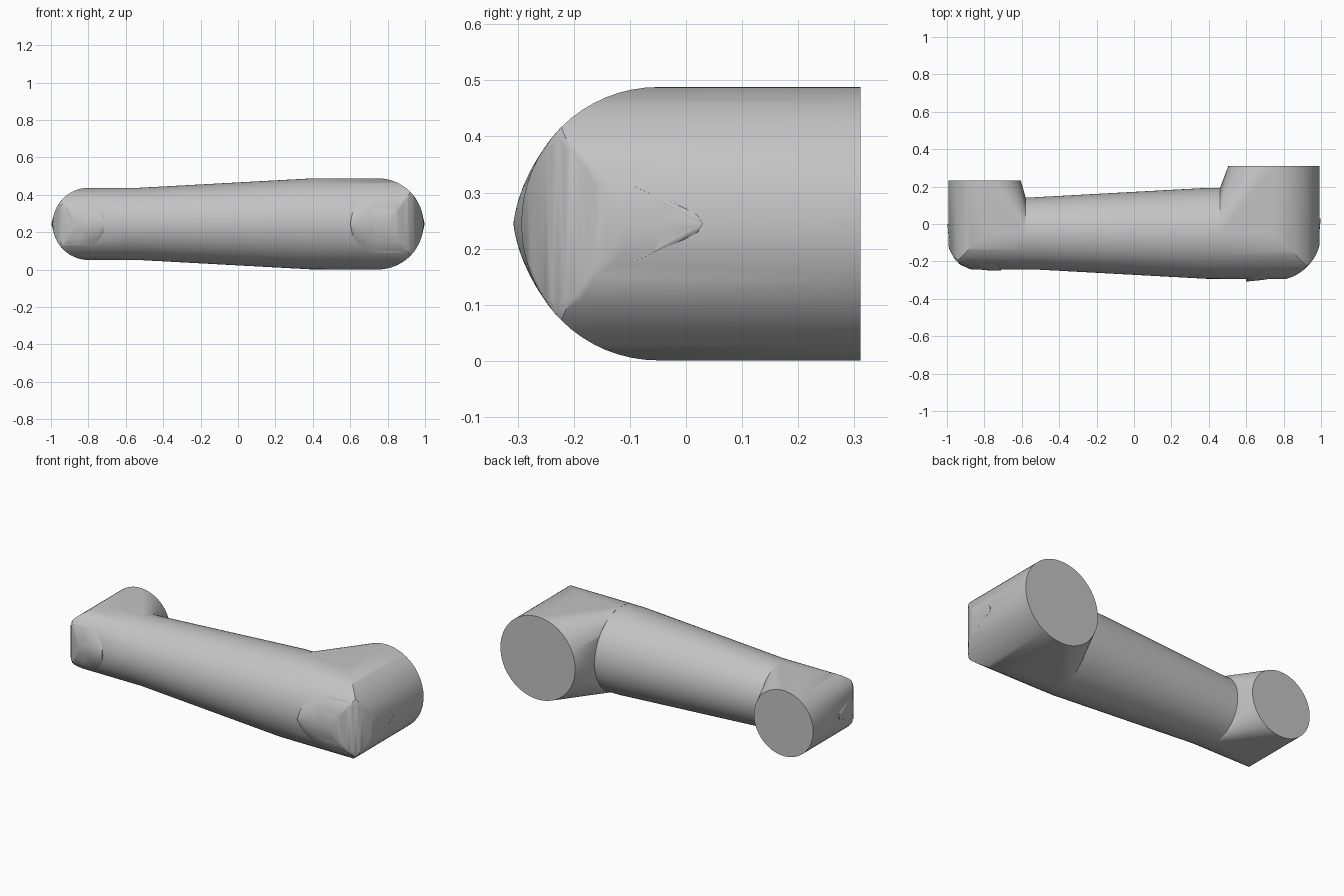
import bpy, bmesh, math

if "Cube" in bpy.data.objects:
    bpy.data.objects.remove(bpy.data.objects["Cube"], do_unlink=True)

grey = bpy.data.materials.new("light grey")
grey.use_nodes = True
grey.diffuse_color = (0.55, 0.55, 0.55, 1)
grey.node_tree.nodes["Principled BSDF"].inputs["Base Color"].default_value = (0.55, 0.55, 0.55, 1)

MID_Z = 0.2445   # height of the arm's axis
AXIS_Y = -0.05   # depth of the tube's axis
SIDES = 64


def finish(name, bm, angle=30):
    bmesh.ops.recalc_face_normals(bm, faces=bm.faces)
    mesh = bpy.data.meshes.new(name)
    bm.to_mesh(mesh)
    bm.free()
    obj = bpy.data.objects.new(name, mesh)
    bpy.context.collection.objects.link(obj)
    mesh.materials.append(grey)
    bpy.ops.object.select_all(action='DESELECT')
    obj.select_set(True)
    bpy.context.view_layer.objects.active = obj
    bpy.ops.object.shade_smooth_by_angle(angle=math.radians(angle))


def hull(name, points, angle=30):
    bm = bmesh.new()
    for p in points:
        bm.verts.new(p)
    bmesh.ops.remove_doubles(bm, verts=bm.verts, dist=0.0005)
    result = bmesh.ops.convex_hull(bm, input=bm.verts)
    unused = {g for g in result["geom_interior"] + result["geom_unused"]
              if isinstance(g, bmesh.types.BMVert)}
    bmesh.ops.delete(bm, geom=list(unused), context='VERTS')
    bmesh.ops.dissolve_limit(bm, angle_limit=0.01, verts=bm.verts, edges=bm.edges)
    finish(name, bm, angle)


def elbow(name, side, cx, r, tube_x, end_y, corner):
    """Flange, flared inner side and rounded mitre corner, mirrored by side."""
    pts = []
    for i in range(SIDES):
        a = 2 * math.pi * i / SIDES
        c, s = r * math.cos(a), r * math.sin(a)
        pts.append((side * (cx + c), end_y, MID_Z + s))
        pts.append((side * tube_x, AXIS_Y + c, MID_Z + s))
    for j in range(33):
        lift = -math.pi / 2 + math.pi * j / 32
        w, h = r * math.cos(lift), r * math.sin(lift)
        for i in range(25):
            t = math.pi / 2 * i / 24
            d = min(w / max(math.cos(t), math.sin(t)), corner)
            # blend back to the mitre sides at both ends of the corner
            d = max(d, min(w, corner))
            pts.append((side * (cx + d * math.cos(t)), AXIS_Y - d * math.sin(t), MID_Z + h))
    hull(name, pts)


def cover(name, side, cx, r, path, x0, x1, height):
    """Domed cover on the outer corner, its rim resting on the elbow."""
    pts = []
    half, centre = (x1 - x0) / 2, (x0 + x1) / 2
    # smooth plan curve through the control points
    curve = []
    for k in range(len(path) - 1):
        p = [path[max(k - 1, 0)], path[k], path[k + 1], path[min(k + 2, len(path) - 1)]]
        for n in range(6):
            t = n / 6
            curve.append([0.5 * (2 * p[1][q] + (p[2][q] - p[0][q]) * t
                          + (2 * p[0][q] - 5 * p[1][q] + 4 * p[2][q] - p[3][q]) * t * t
                          + (3 * p[1][q] - p[0][q] - 3 * p[2][q] + p[3][q]) * t ** 3)
                          for q in (0, 1)])
    curve.append(path[-1])
    for x, y in curve:
        top = height * math.sqrt(max(0, 1 - ((x - centre) / half) ** 2))
        w = math.sqrt(max(0, r * r - top * top))
        rim_x, rim_y = min(x, cx + w), max(y, AXIS_Y - w)
        for j in range(-8, 9):
            s = j / 8
            pts.append((side * (x + (rim_x - x) * s * s), y + (rim_y - y) * s * s,
                        MID_Z + top * s))
    hull(name, pts, 40)


# tapered tube between the elbows
bm = bmesh.new()
rings = []
for x, r in ((-0.62, 0.193), (-0.53, 0.193), (0.39, 0.243), (0.5, 0.243)):
    rings.append([bm.verts.new((x, AXIS_Y + r * math.cos(2 * math.pi * i / SIDES),
                                MID_Z + r * math.sin(2 * math.pi * i / SIDES)))
                  for i in range(SIDES)])
for a, b in zip(rings, rings[1:]):
    for i in range(SIDES):
        k = (i + 1) % SIDES
        bm.faces.new((a[i], a[k], b[k], b[i]))
bm.faces.new(rings[0])
bm.faces.new(rings[-1])
finish("arm_tube", bm)

# large elbow on the left, small elbow on the right
elbow("large_elbow", 1, 0.748, 0.2435, 0.46, 0.311, 0.252)
elbow("small_elbow", -1, 0.798, 0.193, 0.58, 0.232, 0.207)

# corner covers
cover("large_corner_cover", 1, 0.748, 0.2435,
      [(0.6, -0.308), (0.7, -0.297), (0.79, -0.28), (0.888, -0.246), (0.94, -0.2),
       (0.972, -0.13), (0.99, -0.05), (0.998, 0.03)], 0.6, 0.998, 0.17)
cover("small_corner_cover", -1, 0.798, 0.193,
      [(0.71, -0.25), (0.8, -0.246), (0.9, -0.23), (0.957, -0.19),
       (0.985, -0.11), (0.998, 0.0)], 0.71, 0.998, 0.132)
